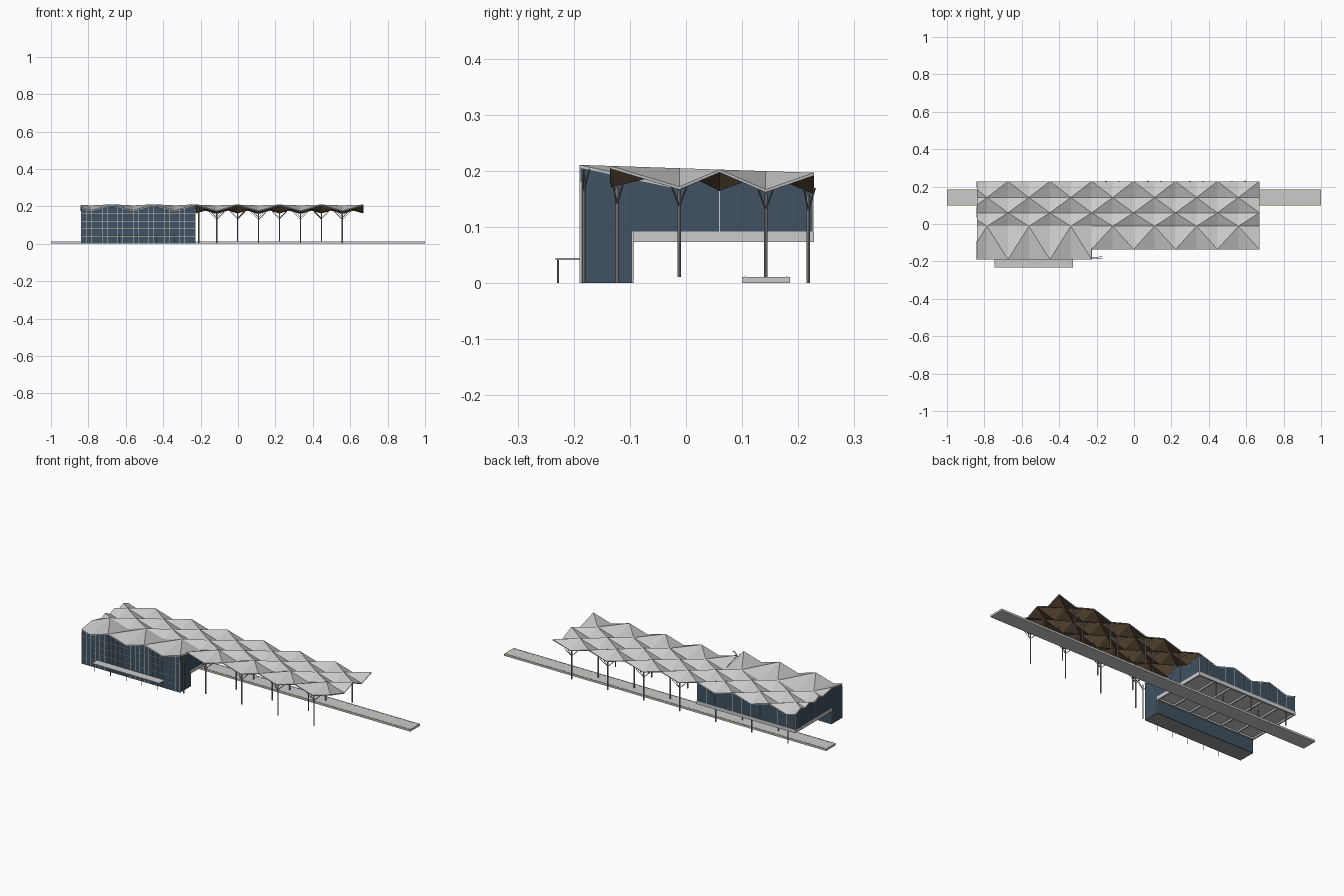
import bpy, bmesh, math
from mathutils import Vector

if "Cube" in bpy.data.objects:
    bpy.data.objects.remove(bpy.data.objects["Cube"])


def mat(name, rgb):
    m = bpy.data.materials.new(name)
    m.diffuse_color = (*rgb, 1)
    m.use_nodes = True
    m.node_tree.nodes["Principled BSDF"].inputs["Base Color"].default_value = m.diffuse_color
    return m


GREY = mat("light_metal", (0.62, 0.62, 0.62))
WOOD = mat("timber_soffit", (0.2, 0.13, 0.07))
GLASS = mat("dark_glass", (0.05, 0.085, 0.12))
STEEL = mat("steel", (0.3, 0.3, 0.3))
YELLOW = mat("edge_yellow", (0.7, 0.6, 0.2))

# Roof grid: columns run leftward from the right end, rows run front to back
X0, STEP, LEFT, SPLIT = 0.67, 0.112, -0.84, 8
ROWS = [-0.135, -0.012, 0.06, 0.142, 0.228]
WIDE = [-0.19] + ROWS[1:]
FOLD = 0.033


def gx(i):
    return X0 - STEP * i


def ridge(y):
    return 0.2045 - 0.0335 * y


def node_z(i, j, y):
    return ridge(y) - FOLD * ((i + j) % 2)


def edge_z(x, j, y):
    f = ((X0 - x) / STEP + j) % 2
    return ridge(y) - FOLD * (1 - abs(1 - f))


def finish(name, bm, m):
    bmesh.ops.recalc_face_normals(bm, faces=bm.faces)
    me = bpy.data.meshes.new(name)
    bm.to_mesh(me)
    bm.free()
    ob = bpy.data.objects.new(name, me)
    bpy.context.collection.objects.link(ob)
    if m:
        me.materials.append(m)
    return ob


def add_box(bm, lo, hi):
    vs = bmesh.ops.create_cube(bm, size=1)["verts"]
    for v in vs:
        v.co = Vector([(a + b) / 2 + c * (b - a) for a, b, c in zip(lo, hi, v.co)])


def boxes(name, items, m=None):
    bm = bmesh.new()
    for lo, hi in items:
        add_box(bm, lo, hi)
    return finish(name, bm, m)


def panel(name, pts, depth, m):
    bm = bmesh.new()
    f = bm.faces.new([bm.verts.new(p) for p in pts])
    new = bmesh.ops.extrude_face_region(bm, geom=[f])["geom"]
    # the starting face stays as the back cap
    bmesh.ops.translate(bm, vec=depth, verts=[v for v in new if isinstance(v, bmesh.types.BMVert)])
    return finish(name, bm, m)


def rod(bm, a, b, r, sides=8):
    a, b = Vector(a), Vector(b)
    d = b - a
    res = bmesh.ops.create_cone(bm, cap_ends=True, segments=sides, radius1=r, radius2=r, depth=d.length)
    q = Vector((0, 0, 1)).rotation_difference(d)
    for v in res["verts"]:
        v.co = q @ v.co + (a + b) / 2


# Folded roof: inverted pyramids meeting along diagonal ridges
def roof(name, i0, i1, rows):
    bm = bmesh.new()
    g = {(i, j): bm.verts.new((gx(i), y, node_z(i, j, y)))
         for i in range(i0, i1 + 1) for j, y in enumerate(rows)}
    for i in range(i0, i1):
        for j in range(len(rows) - 1):
            a, b, c, d = g[i, j], g[i + 1, j], g[i + 1, j + 1], g[i, j + 1]
            tris = [(a, c, b), (a, d, c)] if (i + j) % 2 == 0 else [(a, d, b), (b, d, c)]
            for t in tris:
                bm.faces.new(t)
    bmesh.ops.bisect_plane(bm, geom=bm.verts[:] + bm.edges[:] + bm.faces[:],
                           plane_co=(LEFT, 0, 0), plane_no=(-1, 0, 0), clear_outer=True)
    for f in bm.faces:
        f.normal_update()
    if bm.faces[:][0].normal.z < 0:
        bmesh.ops.reverse_faces(bm, faces=bm.faces[:])
    me = bpy.data.meshes.new(name)
    bm.to_mesh(me)
    bm.free()
    ob = bpy.data.objects.new(name, me)
    bpy.context.collection.objects.link(ob)
    me.materials.append(GREY)
    me.materials.append(WOOD)
    s = ob.modifiers.new("thickness", "SOLIDIFY")
    s.thickness, s.offset, s.material_offset = 0.005, -1, 1


roof("canopy_roof", 0, SPLIT, ROWS)
roof("hall_roof", SPLIT, 14, WIDE)

# Platform with safety lines
boxes("platform", [((-1, 0.1, 0), (1, 0.185, 0.011))], GREY)
boxes("platform_edge_lines", [((-1, y, 0.011), (1, y + 0.003, 0.0116)) for y in (0.104, 0.178)], YELLOW)

# Branching columns below every low point of the roof
bm = bmesh.new()


def tree(x, y, base, low, dys):
    fork = low - 0.035
    rod(bm, (x, y, base), (x, y, low - 0.006), 0.0033)
    for sx in (-1, 1):
        for dy in dys:
            rod(bm, (x, y, fork), (x + sx * 0.04, y + dy, low + 0.005), 0.0015, 6)


for i in range(1, SPLIT + 1):
    if i % 2:
        for j, y in ((0, -0.123), (4, 0.218)):
            tree(gx(i), y, 0, node_z(i, j, y), (-0.008, 0.012))
    elif i < SPLIT:
        for j in (1, 3):
            tree(gx(i), ROWS[j], 0.011, node_z(i, j, ROWS[j]), (-0.015, 0.015))
tree(-0.21, -0.182, 0, 0.198, (0.0, 0.01))
finish("tree_columns", bm, STEEL)

# Posts carrying the upper floor of the hall
bm = bmesh.new()
for i in range(9, 14):
    y, z = (0.218, 0) if i % 2 else (0.142, 0.011)
    rod(bm, (gx(i), y, z), (gx(i), y, 0.074), 0.0033)
finish("underpass_posts", bm, STEEL)

# Hall walls, tops following the roof folds
RX, FY, BY, MY, FZ = gx(SPLIT) - 0.002, -0.188, 0.226, -0.094, 0.092
T = 0.003
LX = LEFT + 0.002
xs = [RX] + [gx(i) for i in range(9, 14)] + [LX]


def long_wall(name, j, y, z0, depth):
    pts = [(LX, y, z0), (RX, y, z0)] + [(x, y, edge_z(x, j, y) - T) for x in xs]
    panel(name, pts, (0, depth, 0), GLASS)


long_wall("front_wall", 0, FY, 0, 0.004)
long_wall("back_wall", 4, BY, FZ, -0.004)

right_top = [(y, node_z(SPLIT, j, y) - T) for j, y in enumerate([FY] + ROWS[1:4] + [BY])]
ys = [FY] + ROWS[1:4] + [BY]
left_top = []
for j, y in enumerate(ys):
    left_top.append((y, ridge(y) - FOLD / 2 - T))
    if j < 4:
        m = (y + ys[j + 1]) / 2
        left_top.append((m, ridge(m) - T))
for name, x, top, d in (("right_wall", RX, right_top, -0.004), ("left_wall", LX, left_top, 0.004)):
    prof = [(FY, 0), (MY, 0), (MY, FZ), (BY, FZ)] + top[::-1]
    panel(name, [(x, y, z) for y, z in prof], (d, 0, 0), GLASS)

boxes("underpass_wall", [((LX, MY - 0.004, 0), (RX, MY, FZ))], GLASS)
boxes("ground_slab", [((LX, FY, 0), (RX, MY, 0.003))], STEEL)

# Upper floor slab and the beam grid beneath it
boxes("upper_floor", [((LEFT, MY, 0.082), (RX + 0.002, 0.228, FZ))], GREY)
beams = [((LEFT, y, 0.073), (RX + 0.002, y + 0.008, 0.082)) for y in (MY, 0.063, 0.22)]
n = 6
for k in range(n + 1):
    x = LEFT + (RX + 0.002 - LEFT - 0.008) * k / n
    beams.append(((x, MY, 0.073), (x + 0.008, 0.228, 0.082)))
boxes("floor_beams", beams, GREY)

# Glazing bars
bars = []
w = 0.0008
for k in range(23):
    x = LX + 0.001 + (RX - LX - 0.002) * k / 22
    bars.append(((x - w, FY - 0.0015, 0), (x + w, FY, edge_z(x, 0, FY) - 0.004)))
    if k % 2 == 0:
        bars.append(((x - w, BY, FZ), (x + w, BY + 0.0012, edge_z(x, 4, BY) - 0.004)))
for z in (0.04, 0.08, 0.12, 0.16):
    bars.append(((LX, FY - 0.0015, z - w), (RX, FY, z + w)))
for x, s in ((RX, 0.0015), (LX, -0.0015)):
    lo, hi = min(x, x + s), max(x, x + s)
    for y, z0, z1 in ((FY + 0.001, 0, 0.18), (MY - 0.001, 0, FZ), (0.06, FZ, 0.183), (BY - 0.001, FZ, 0.17)):
        bars.append(((lo, y - w, z0), (hi, y + w, z1)))
boxes("glazing_bars", bars, GREY)

# Entrance canopy on slim posts
boxes("entrance_canopy", [((-0.745, -0.233, 0.041), (-0.325, FY, 0.045))], GREY)
bm = bmesh.new()
for k in range(5):
    x = -0.73 + 0.39 * k / 4
    rod(bm, (x, -0.228, 0), (x, -0.228, 0.042), 0.0015, 6)
finish("entrance_posts", bm, STEEL)
